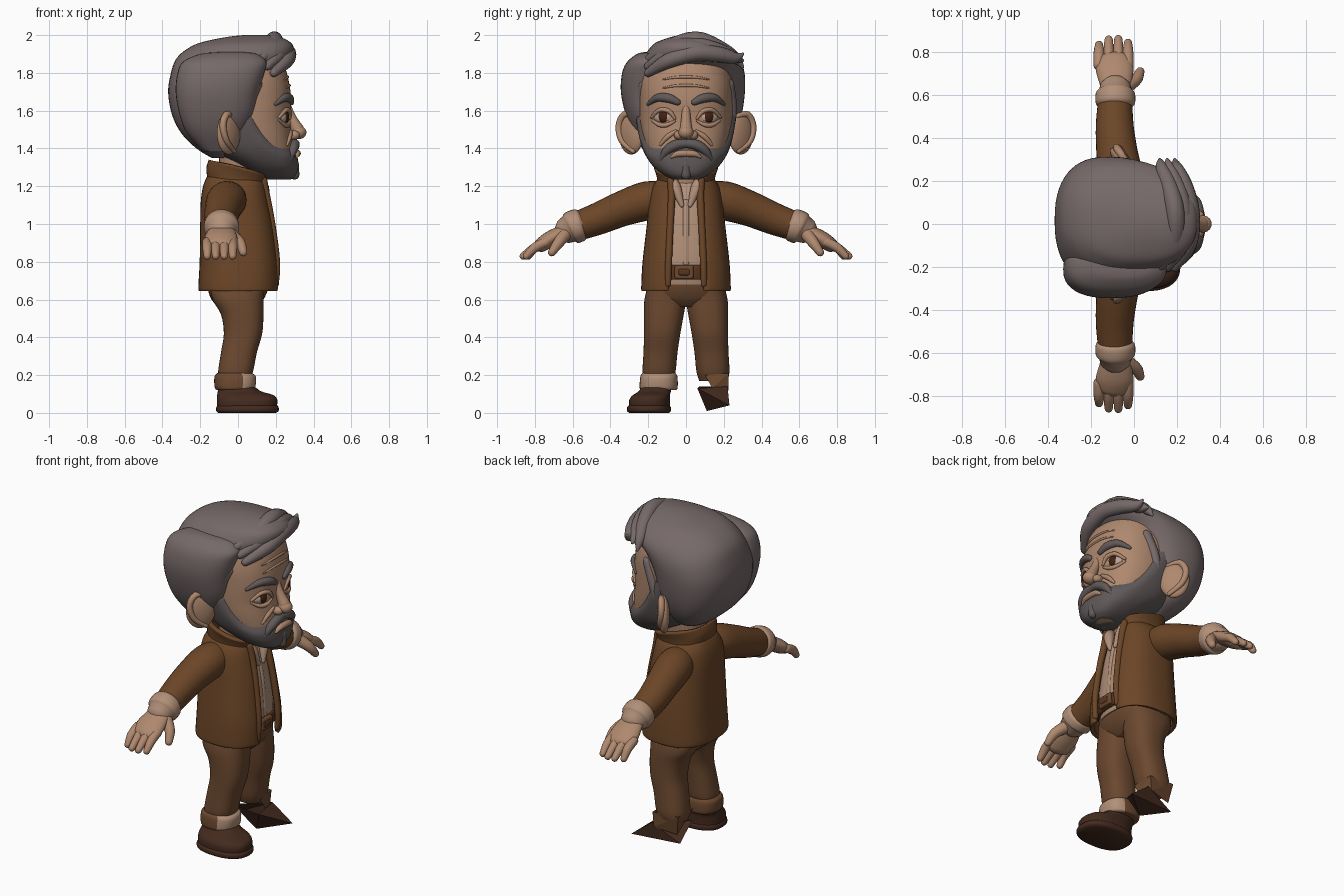
import bpy, bmesh
from math import sin, cos, pi, radians, copysign
from mathutils import Vector, Matrix

if "Cube" in bpy.data.objects:
    bpy.data.objects.remove(bpy.data.objects["Cube"])


def material(name, *srgb):
    mat = bpy.data.materials.new(name)
    color = [c ** 2.2 for c in srgb] + [1]
    mat.use_nodes = True
    mat.diffuse_color = color
    bsdf = next(n for n in mat.node_tree.nodes if n.type == "BSDF_PRINCIPLED")
    bsdf.inputs["Base Color"].default_value = color
    return mat


skin = material("skin", .68, .53, .43)
hair = material("hair grey", .46, .41, .41)
beard_grey = material("beard grey", .38, .35, .35)
jacket_brown = material("jacket brown", .42, .28, .17)
trouser_brown = material("trouser brown", .42, .29, .2)
shoe_brown = material("shoe brown", .27, .18, .14)
shirt_beige = material("shirt beige", .69, .56, .47)
eye_white = material("eye white", .72, .64, .58)
eye_brown = material("eye brown", .27, .15, .1)
belt_brown = material("belt brown", .35, .22, .14)


def finish(name, verts, faces, mat, mirror=False, flat=False):
    mesh = bpy.data.meshes.new(name)
    mesh.from_pydata([tuple(v) for v in verts], [], faces)
    mesh.materials.append(mat)
    if not flat:
        mesh.shade_smooth()
        mesh.set_sharp_from_angle(angle=radians(50))
    ob = bpy.data.objects.new(name, mesh)
    bpy.context.collection.objects.link(ob)
    if mirror:
        mod = ob.modifiers.new("mirror", "MIRROR")
        mod.use_axis = (False, True, False)
    return ob


def smooth(keys, steps=4):
    """Catmull-Rom interpolation of a list of equal tuples."""
    out = []
    for i in range(len(keys) - 1):
        a, b, c, d = (keys[max(0, min(len(keys) - 1, i + k))] for k in (-1, 0, 1, 2))
        for s in range(steps):
            t = s / steps
            out.append(tuple(q + t / 2 * (r - p + t * (2 * p - 5 * q + 4 * r - w
                       + t * (3 * (q - r) + w - p))) for p, q, r, w in zip(a, b, c, d)))
    return out + [tuple(keys[-1])]


def bridge(name, rings, mat, gap=0, **kw):
    """Join rings of points; a gap leaves the front open and the ends uncapped."""
    n = len(rings[0])
    faces = [(i * n + j, i * n + (j + 1) % n, (i + 1) * n + (j + 1) % n, (i + 1) * n + j)
             for i in range(len(rings) - 1) for j in range(gap, n - gap)]
    if not gap:
        faces += [tuple(reversed(range(n))), tuple(range(len(rings) * n - n, len(rings) * n))]
    return finish(name, [p for r in rings for p in r], faces, mat, **kw)


def loft(name, keys, mat, power=2.4, n=40, shear=0, push=None, **kw):
    """Stack rounded cross-sections: (z, back, front, half width) or (z, back, front, y0, y1)."""
    keys = [k if len(k) == 5 else (*k[:3], -k[3], k[3]) for k in keys]
    rings = []
    for z, x0, x1, y0, y1 in smooth(keys):
        ring = []
        for j in range(n):
            c, s = cos(2 * pi * j / n), sin(2 * pi * j / n)
            c, s = (copysign(abs(q) ** (2 / power), q) for q in (c, s))
            x, y = (x0 + x1 + (x1 - x0) * c) / 2, (y0 + y1 + (y1 - y0) * s) / 2
            d = push(x, y, z) if push else 0
            ring.append((x + d * c, y + d * s, z - shear * x))
        rings.append(ring)
    return bridge(name, rings, mat, **kw)


def tube(name, pts, radii, mat, flat=1, n=16, **kw):
    """Round-ended tube along a smooth path; flat squashes its second axis."""
    path = smooth([(*p, r) for p, r in zip(pts, radii)])
    span = Vector(pts[-1]) - Vector(pts[0])
    k = min(range(3), key=lambda i: abs(span[i]))
    ref = Vector([float(i == k) for i in range(3)])
    centers = [Vector(p[:3]) for p in path]
    rings = []

    def ring(c, t, r):
        u = (ref - t * ref.dot(t)).normalized()
        v = t.cross(u) * flat
        rings.append([c + r * (u * cos(2 * pi * j / n) + v * sin(2 * pi * j / n)) for j in range(n)])

    last = len(path) - 1
    for i, c in enumerate(centers):
        t = (centers[min(i + 1, last)] - centers[max(i - 1, 0)]).normalized()
        r = path[i][3]
        if i == 0:
            for a in (80, 55, 28):
                ring(c - t * r * flat * sin(radians(a)), t, r * cos(radians(a)))
        ring(c, t, r)
        if i == last:
            for a in (28, 55, 80):
                ring(c + t * r * flat * sin(radians(a)), t, r * cos(radians(a)))
    return bridge(name, rings, mat, **kw)


def ball(name, center, radii, mat, turn=0, mirror=False):
    bm = bmesh.new()
    bmesh.ops.create_uvsphere(bm, u_segments=28, v_segments=18, radius=1, matrix=Matrix.Translation(center)
                              @ Matrix.Rotation(radians(turn), 4, "Z") @ Matrix.Diagonal((*radii, 1)))
    ob = finish(name, [], [], mat, mirror=mirror)
    bm.to_mesh(ob.data)
    bm.free()
    ob.data.shade_smooth()
    return ob


# Head, with a helper that finds points on the face
HEAD = [(1.235, .17, .26, .05), (1.26, .1, .29, .1), (1.31, .02, .3, .16), (1.38, -.1, .295, .205),
        (1.46, -.16, .285, .23), (1.55, -.22, .275, .245), (1.65, -.26, .282, .25), (1.75, -.27, .27, .25),
        (1.85, -.24, .24, .22), (1.92, -.15, .18, .15), (1.95, 0, .05, .03)]
loft("head", HEAD, skin, n=64)


def on_face(y, z, off=0):
    _, x0, x1, w = min(smooth(HEAD, 12), key=lambda r: abs(r[0] - z))
    return ((x0 + x1) / 2 + (x1 - x0) / 2 * (1 - min(1, abs(y / w)) ** 2.4) ** (1 / 2.4) + off, y, z)


def face_tube(name, pts, radii, mat, off=0, **kw):
    return tube(name, [on_face(y, z, off) for y, z in pts], radii, mat, **kw)


# Beard: a head copy that rises out of the skin below the beard line
def beard_push(x, y, z):
    line = 1.4 + 6 * max(0, .24 - x) ** 2
    return max(-.03, min(.018, (line - z) * .5))


loft("beard", HEAD[:7], beard_grey, n=64, push=beard_push)
face_tube("moustache", [(0, 1.425), (.05, 1.42), (.1, 1.39), (.13, 1.345)], [.022, .027, .024, .012],
          beard_grey, off=.012, mirror=True)
face_tube("lips", [(-.075, 1.355), (-.04, 1.372), (.04, 1.372), (.075, 1.355)], [.008, .017, .017, .008],
          skin, off=.02)
tube("chin_tuft", [(.3, 0, 1.32), (.3, 0, 1.26)], [.022, .025], beard_grey)

# Nose
tube("nose_bridge", [(.26, 0, 1.62), (.285, 0, 1.56), (.315, 0, 1.5)], [.022, .025, .035], skin)
ball("nose_tip", (.32, 0, 1.485), (.042, .04, .036), skin)
ball("nostril", (.295, .038, 1.47), (.032, .026, .025), skin, mirror=True)

# Eyes, lids, brows and creases
ball("eyeball", on_face(.12, 1.565, -.018), (.026, .052, .034), eye_white, 22, True)
ball("iris", on_face(.12, 1.567, -.006), (.019, .03, .031), eye_brown, 22, True)
face_tube("upper_eyelid", [(.06, 1.56), (.09, 1.597), (.14, 1.603), (.182, 1.565)], [.008, .012, .012, .008],
          skin, off=.004, mirror=True)
face_tube("eye_bag", [(.06, 1.545), (.1, 1.525), (.14, 1.525), (.18, 1.55)], [.006, .012, .012, .006],
          skin, mirror=True)
face_tube("eyebrow", [(.045, 1.645), (.09, 1.665), (.15, 1.668), (.2, 1.635)], [.017, .024, .021, .01],
          beard_grey, mirror=True)
face_tube("cheek_fold", [(.055, 1.49), (.1, 1.46), (.135, 1.42)], [.01, .014, .008], skin, mirror=True)
for z in (1.72, 1.765):
    face_tube("forehead_crease", [(-.12, z), (-.05, z + .012), (.05, z + .012), (.12, z)],
              [.004, .007, .007, .004], skin)

# Ears
ball("ear", (-.05, .29, 1.48), (.034, .085, .112), skin, 42, True)
tube("ear_rim", [(-.02, .27, 1.57), (-.06, .325, 1.58), (-.08, .355, 1.52), (-.06, .34, 1.44), (-.02, .28, 1.385)],
     [.012, .018, .018, .016, .012], skin, mirror=True)

# Hair: main mass, parted side and swept quiff
loft("hair_main", [(1.35, -.14, -.06, .1), (1.4, -.22, -.01, .2), (1.48, -.3, .04, .26),
                   (1.58, -.35, .08, -.28, .295), (1.7, -.37, .11, -.28, .312), (1.8, -.355, .17, -.26, .31),
                   (1.87, -.33, .27, -.23, .285), (1.92, -.28, .295, -.2, .24), (1.96, -.2, .28, -.16, .18),
                   (1.99, -.06, .22, -.08, .09), (2, .03, .15, -.02, .03)], hair, n=56)
loft("hair_side", [(1.38, -.18, -.04, -.22, -.1), (1.48, -.27, .03, -.28, -.1), (1.58, -.31, .08, -.32, -.1),
                   (1.7, -.33, .11, -.345, -.08), (1.8, -.32, .14, -.338, -.08), (1.86, -.29, .15, -.31, -.1),
                   (1.9, -.2, .1, -.26, -.13), (1.91, -.1, .03, -.22, -.18)], hair)
for i in range(3):
    d = i * .035
    tube("quiff_lock", [(.19 - d, -.2, 1.8 + d), (.255 - d, -.09, 1.865 + d), (.262 - d, .05, 1.905 + d),
                        (.235 - d, .17, 1.898 + d / 2), (.2 - d, .26, 1.88), (.19 - d, .3, 1.9 - d)],
         [.022, .04, .045, .042, .03, .008], hair)
tube("sideburn", [(.1, .225, 1.74), (.06, .24, 1.64), (.04, .24, 1.55), (.05, .225, 1.46)],
     [.03, .028, .024, .018], hair, mirror=True)

# Neck and shirt
loft("neck", [(1.15, -.1, .1, .1), (1.25, -.1, .11, .1), (1.4, -.1, .12, .12)], skin, n=24)
loft("shirt", [(.68, -.16, .17, .18), (.8, -.16, .188, .18), (1, -.16, .17, .17),
               (1.12, -.15, .145, .15), (1.2, -.13, .115, .13), (1.24, -.1, .09, .1)], shirt_beige)
tube("shirt_placket", [(.184, 0, .79), (.167, 0, 1), (.143, 0, 1.12)], [.016, .016, .016], shirt_beige, flat=.6)
tube("shirt_collar", [(.1, .085, 1.25), (.135, .055, 1.19), (.155, .022, 1.1)], [.025, .03, .012],
     shirt_beige, mirror=True)

# Jacket: open shell with a standing collar
coat = loft("jacket", [(.645, -.205, .215, .235), (.67, -.21, .22, .237), (.8, -.203, .217, .23),
                       (1, -.2, .19, .207), (1.12, -.197, .165, .195), (1.2, -.185, .15, .175),
                       (1.25, -.165, .14, .14)], jacket_brown, 2.6, gap=2)
collar = loft("jacket_collar", [(1.19, -.16, .14, .15), (1.25, -.168, .15, .155), (1.3, -.155, .165, .17)],
              jacket_brown, shear=.26, gap=3)
for ob in (coat, collar):
    mod = ob.modifiers.new("thickness", "SOLIDIFY")
    mod.thickness = .024
tube("jacket_edge", [(.2, .095, .68), (.205, .092, .8), (.18, .083, 1), (.15, .076, 1.15), (.135, .08, 1.23)],
     [.016, .018, .018, .02, .02], jacket_brown, mirror=True)

# Arms, cuffs and hands
tube("sleeve", [(-.04, .08, 1.14), (-.06, .2, 1.125), (-.08, .34, 1.08), (-.09, .46, 1.03), (-.088, .57, .99)],
     [.08, .105, .096, .088, .08], jacket_brown, n=28, flat=.97, mirror=True)
tube("sleeve_cuff", [(-.087, .55, 1), (-.087, .565, .995), (-.087, .605, .98), (-.087, .62, .973)],
     [.08, .092, .092, .078], shirt_beige, n=28, flat=.95, mirror=True)
tube("palm", [(-.087, .6, .98), (-.087, .66, .955), (-.09, .72, .92), (-.095, .765, .89)],
     [.06, .075, .088, .08], skin, flat=.48, n=24, mirror=True)
for i, reach in enumerate((.835, .86, .862, .845)):
    x = -.163 + i * .045
    tube("finger", [(x, .74, .905), (x, .8, .875), (x, reach, .83)], [.026, .025, .019], skin, mirror=True)
tube("thumb", [(-.04, .64, .945), (.01, .675, .9), (.028, .71, .85)], [.035, .029, .021], skin, mirror=True)

# Trousers and belt
loft("hips", [(.56, -.1, .1, .13), (.6, -.14, .135, .2), (.66, -.16, .16, .212), (.74, -.16, .17, .2)], trouser_brown)
loft("trouser_leg", [(.17, -.1, .06, .07, .22), (.22, -.105, .08, .055, .23), (.32, -.09, .1, .045, .225),
                     (.42, -.075, .128, .03, .222), (.52, -.09, .135, .012, .222), (.6, -.135, .135, 0, .22),
                     (.68, -.15, .14, .01, .2)], trouser_brown, mirror=True)
loft("belt", [(.705, -.15, .188, .185), (.715, -.16, .195, .19), (.77, -.16, .198, .19), (.782, -.15, .19, .185)],
     belt_brown)
for name, size, mat in (("buckle", (.05, .1, .07), trouser_brown), ("buckle_plate", (.062, .06, .035), belt_brown)):
    bm = bmesh.new()
    bmesh.ops.create_cube(bm, matrix=Matrix.Translation((.185, -.01, .745)) @ Matrix.Diagonal((*size, 1)))
    ob = finish(name, [], [], mat)
    bm.to_mesh(ob.data)
    bm.free()
    mod = ob.modifiers.new("round", "BEVEL")
    mod.width, mod.segments = .01, 3

# Right foot: rolled cuff with a beige front, and a shoe
cuff = loft("trouser_cuff", [(.12, -.1, .07, -.23, -.06), (.13, -.122, .09, -.245, -.045),
                             (.19, -.125, .095, -.242, -.045), (.21, -.11, .075, -.23, -.055)], trouser_brown)
cuff.data.materials.append(shirt_beige)
for face in cuff.data.polygons:
    face.material_index = int(face.center.x > .02)
loft("shoe_sole", [(0, -.105, .2, -.3, -.09), (.01, -.115, .215, -.312, -.08), (.03, -.115, .215, -.312, -.08),
                   (.04, -.105, .205, -.3, -.09)], shoe_brown)
loft("shoe", [(.03, -.11, .205, -.303, -.085), (.07, -.112, .208, -.3, -.085), (.095, -.11, .185, -.28, -.085),
              (.115, -.107, .12, -.25, -.08), (.15, -.1, .07, -.23, -.075)], shoe_brown)

# Left foot: broken into angular shards
finish("left_shoe_shards", [(-.09, .07, .14), (.05, .11, .01), (.21, .23, .04), (.08, .22, .14), (-.1, .2, .05),
                            (.1, .06, .13)],
       [(0, 1, 5), (5, 1, 2), (5, 2, 3), (3, 2, 4), (4, 0, 3), (0, 4, 1), (1, 4, 2)], shoe_brown, flat=True)
finish("left_cuff_shards", [(-.1, .07, .22), (.08, .1, .2), (.07, .225, .21), (-.1, .22, .22), (.09, .14, .13),
                            (.06, .225, .12), (-.08, .2, .1)],
       [(1, 4, 2), (2, 4, 5), (3, 2, 5), (3, 5, 6), (0, 3, 6)], trouser_brown, flat=True)
